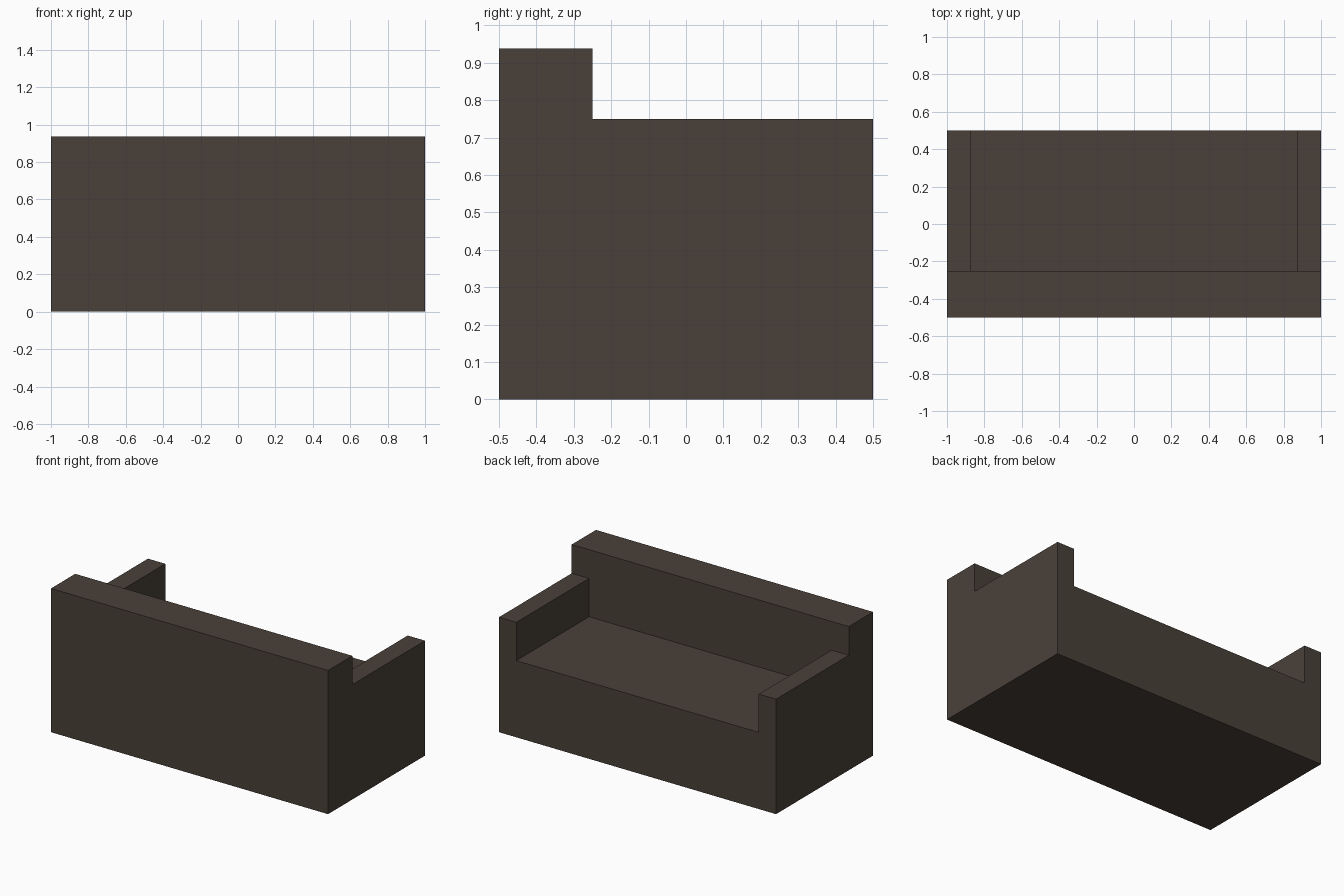
import bpy
import bmesh
from mathutils import Vector

cube = bpy.data.objects.get("Cube")
if cube:
    bpy.data.objects.remove(cube, do_unlink=True)

# Single dark brown upholstery colour
BROWN = (0.0685, 0.0513, 0.0409, 1.0)
mat = bpy.data.materials.new("dark_brown")
mat.use_nodes = True
mat.diffuse_color = BROWN
bsdf = mat.node_tree.nodes["Principled BSDF"]
bsdf.inputs["Base Color"].default_value = BROWN
bsdf.inputs["Roughness"].default_value = 0.9

# Main dimensions
WIDTH, DEPTH = 2.0, 1.0
SEAT_Z, ARM_Z, BACK_Z = 0.5, 0.75, 0.9375
ARM_W, BACK_D = 0.125, 0.25
X, Y = WIDTH / 2, DEPTH / 2


def box(name, low, high):
    """Flat-shaded box between two opposite corners."""
    low, high = Vector(low), Vector(high)
    bm = bmesh.new()
    bmesh.ops.create_cube(bm, size=1)
    bmesh.ops.scale(bm, vec=high - low, verts=bm.verts)
    mesh = bpy.data.meshes.new(name)
    bm.to_mesh(mesh)
    bm.free()
    mesh.materials.append(mat)
    obj = bpy.data.objects.new(name, mesh)
    obj.location = (low + high) / 2
    bpy.context.collection.objects.link(obj)
    return obj


# Solid base whose top is the seat
box("seat_base", (-X, -Y, 0), (X, Y, SEAT_Z))

# Backrest along the -y side
box("backrest", (-X, -Y, SEAT_Z), (X, -Y + BACK_D, BACK_Z))

# Matching armrests
for name, x in (("left_armrest", X - ARM_W), ("right_armrest", -X)):
    box(name, (x, -Y + BACK_D, SEAT_Z), (x + ARM_W, Y, ARM_Z))
